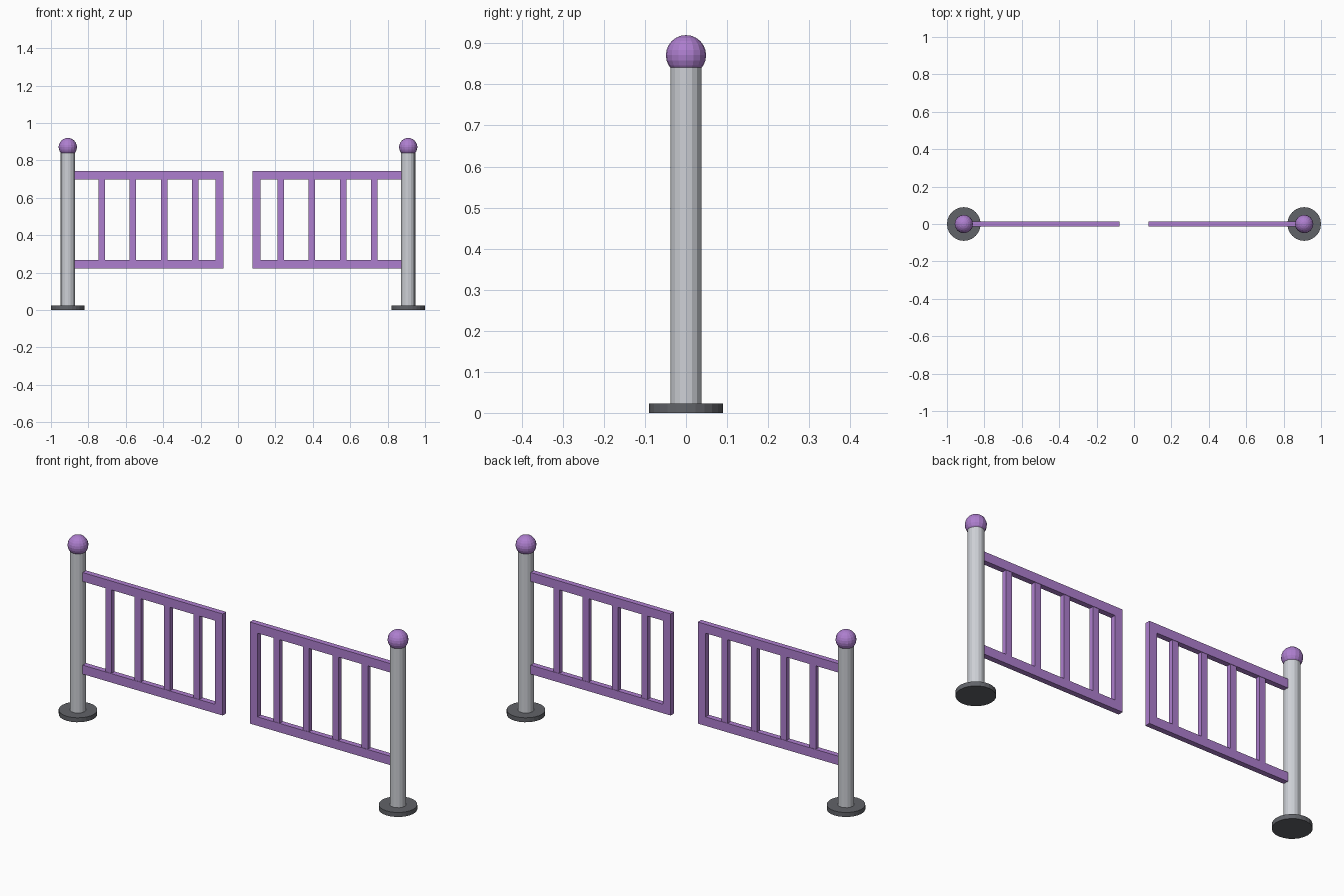
import bpy

if "Cube" in bpy.data.objects:
    bpy.data.objects.remove(bpy.data.objects["Cube"])


def material(name, rgb):
    m = bpy.data.materials.new(name)
    m.diffuse_color = (*rgb, 1.0)
    m.use_nodes = True
    m.node_tree.nodes["Principled BSDF"].inputs["Base Color"].default_value = m.diffuse_color
    return m


PURPLE = material("purple_paint", (0.42, 0.21, 0.62))
STEEL = material("light_grey_metal", (0.61, 0.63, 0.67))
DARK = material("dark_grey_metal", (0.12, 0.125, 0.14))


def finish(name, mat):
    obj = bpy.context.object
    obj.name = name
    obj.data.materials.append(mat)
    return obj


def cylinder(name, x, z0, z1, radius, sides, mat):
    bpy.ops.mesh.primitive_cylinder_add(
        vertices=sides, radius=radius, depth=z1 - z0, location=(x, 0, (z0 + z1) / 2))
    return finish(name, mat)


def box(name, x0, x1, z0, z1, depth, mat):
    bpy.ops.mesh.primitive_cube_add(size=1, location=((x0 + x1) / 2, 0, (z0 + z1) / 2))
    obj = finish(name, mat)
    obj.scale = (abs(x1 - x0), depth, z1 - z0)
    bpy.ops.object.transform_apply(location=False, rotation=False, scale=True)
    return obj


POST_X = 0.91
RAIL_DEPTH = 0.028
BAR_DEPTH = 0.024

for side, s in (("left", -1), ("right", 1)):
    # Post with foot plate and ball cap
    cylinder(f"{side}_foot", s * POST_X, 0.0, 0.023, 0.09, 24, DARK)
    cylinder(f"{side}_post", s * POST_X, 0.012, 0.85, 0.038, 16, STEEL)
    bpy.ops.mesh.primitive_uv_sphere_add(
        segments=16, ring_count=12, radius=0.049, location=(s * POST_X, 0, 0.871))
    finish(f"{side}_ball_cap", PURPLE)

    # Gate frame: two rails running into the post and one end stile
    box(f"{side}_top_rail", s * 0.077, s * 0.89, 0.697, 0.743, RAIL_DEPTH, PURPLE)
    box(f"{side}_bottom_rail", s * 0.077, s * 0.89, 0.221, 0.267, RAIL_DEPTH, PURPLE)
    box(f"{side}_end_stile", s * 0.077, s * 0.121, 0.267, 0.697, RAIL_DEPTH, PURPLE)

    # Evenly spaced upright bars
    for i in range(4):
        x = 0.228 + i * 0.167
        box(f"{side}_bar_{i + 1}", s * (x - 0.0175), s * (x + 0.0175),
            0.267, 0.697, BAR_DEPTH, PURPLE)
